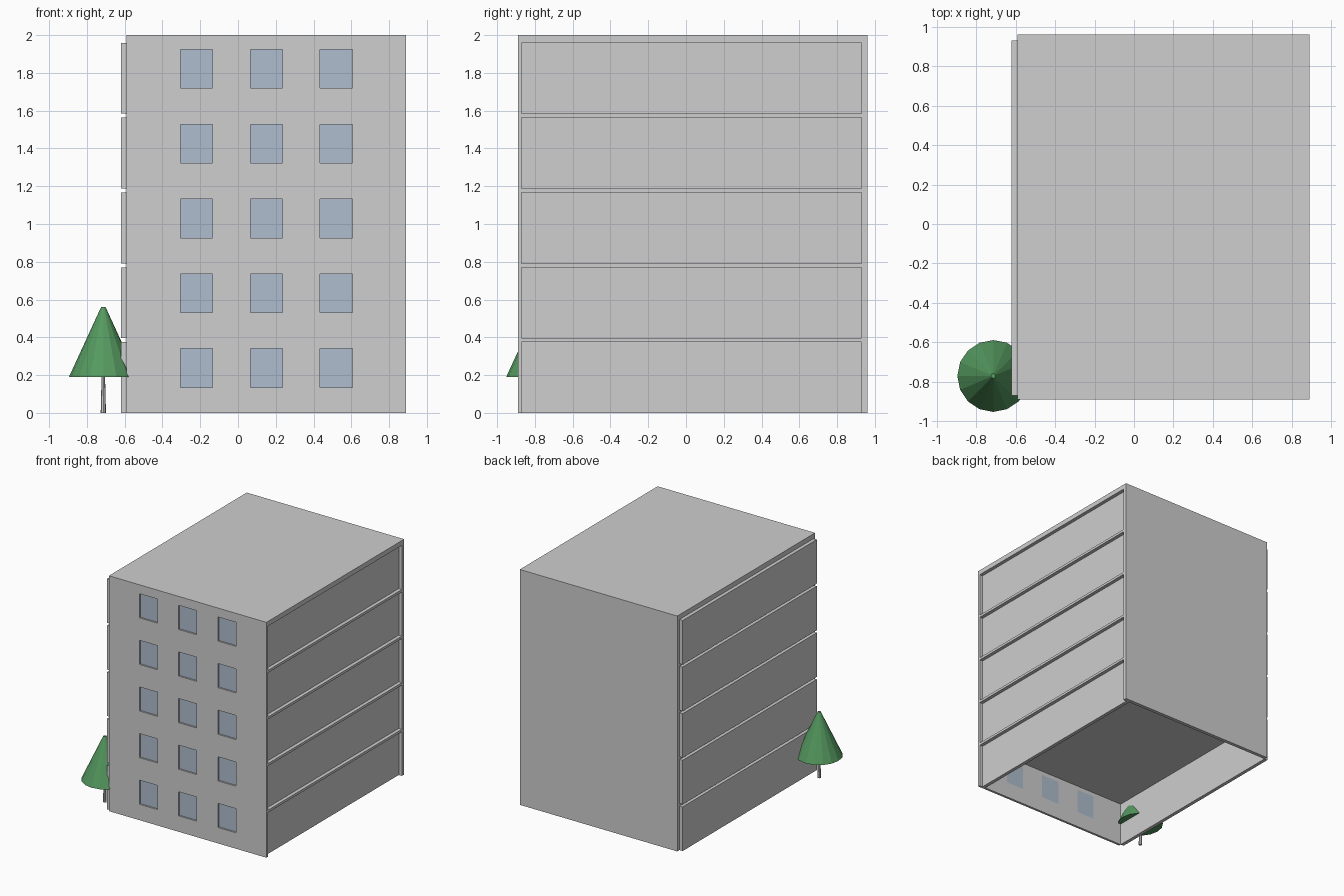
import bpy
import bmesh
from mathutils import Matrix, Vector

cube = bpy.data.objects.get("Cube")
if cube:
    bpy.data.objects.remove(cube, do_unlink=True)


def material(name, rgb):
    m = bpy.data.materials.new(name)
    m.use_nodes = True
    m.diffuse_color = (*rgb, 1)
    m.node_tree.nodes["Principled BSDF"].inputs["Base Color"].default_value = (*rgb, 1)
    return m


GREY = material("concrete_grey", (0.62, 0.62, 0.62))
BLUE = material("window_blue", (0.43, 0.51, 0.62))
GREEN = material("foliage_green", (0.09, 0.32, 0.115))


def finish(name, bm, mat):
    mesh = bpy.data.meshes.new(name)
    bm.to_mesh(mesh)
    bm.free()
    mesh.materials.append(mat)
    obj = bpy.data.objects.new(name, mesh)
    bpy.context.collection.objects.link(obj)
    return obj


def boxes(name, spans, mat):
    """One object made of boxes given as (low corner, high corner)."""
    bm = bmesh.new()
    for low, high in spans:
        low, high = Vector(low), Vector(high)
        place = Matrix.Translation((low + high) / 2) @ Matrix.Diagonal((*(high - low), 1))
        bmesh.ops.create_cube(bm, size=1, matrix=place)
    return finish(name, bm, mat)


def cone(name, x, y, z0, z1, r0, r1, sides, mat):
    bm = bmesh.new()
    bmesh.ops.create_cone(bm, cap_ends=True, segments=sides, radius1=r0, radius2=r1,
                          depth=z1 - z0, matrix=Matrix.Translation((x, y, (z0 + z1) / 2)))
    return finish(name, bm, mat)


# Main dimensions
LEFT, RIGHT = -0.59, 0.89
FRONT, BACK = -0.89, 0.96
INNER_FRONT, INNER_BACK = -0.87, 0.93
STOREYS, PITCH, PANEL = 5, 0.396, 0.375
STEP = 0.03
floors = [i * PITCH for i in range(STOREYS)]

# Front wall with window openings
front_wall = boxes("front_wall", [((LEFT, FRONT, 0), (RIGHT, INNER_FRONT, 2))], GREY)
openings = [(x, z + 0.135) for x in (-0.305, 0.065, 0.435) for z in floors]
cutter = boxes("window_cutter", [((x, -1, z), (x + 0.17, -0.8, z + 0.205))
                                 for x, z in openings], GREY)
cutter.hide_render = True
cut = front_wall.modifiers.new("openings", "BOOLEAN")
cut.object = cutter
cut.solver = "EXACT"
bpy.context.view_layer.objects.active = front_wall
bpy.ops.object.modifier_apply(modifier=cut.name)
bpy.data.objects.remove(cutter, do_unlink=True)

# Glass set back in the openings
boxes("window_glass", [((x, -0.876, z), (x + 0.17, INNER_FRONT, z + 0.205))
                       for x, z in openings], BLUE)

# Back wall, roof and floor slabs
boxes("back_wall", [((LEFT, INNER_BACK, 0), (RIGHT, BACK, 2))], GREY)
tops = [z + PITCH for z in floors[:-1]] + [2]
boxes("floor_and_roof_slabs", [((LEFT, INNER_FRONT, z + PANEL), (RIGHT, INNER_BACK, top))
                               for z, top in zip(floors, tops)], GREY)

# Side panels: proud of the frame on one side, recessed on the other
for name, x in (("proud_side_panels", LEFT - STEP), ("recessed_side_panels", RIGHT - 2 * STEP)):
    boxes(name, [((x, INNER_FRONT, z), (x + STEP, INNER_BACK, z + PANEL))
                 for z in floors], GREY)

# Tree
cone("tree_trunk", -0.713, -0.77, 0, 0.2, 0.014, 0.009, 8, GREY)
cone("tree_foliage", -0.713, -0.77, 0.19, 0.56, 0.182, 0.012, 16, GREEN)
